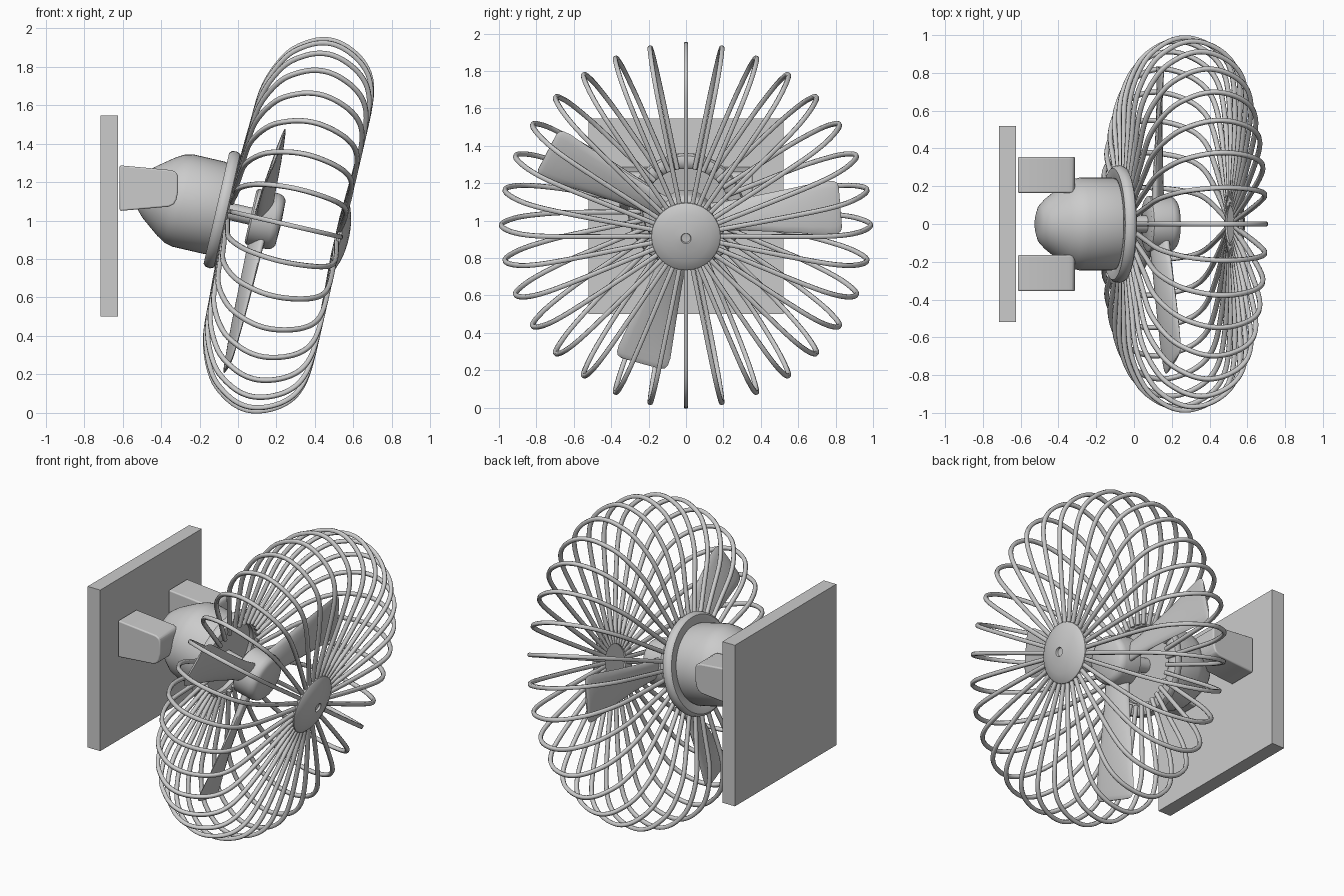
import bpy, bmesh
from math import sin, cos, pi, radians
from mathutils import Matrix, Vector

if "Cube" in bpy.data.objects:
    bpy.data.objects.remove(bpy.data.objects["Cube"])

# Tilted fan frame: local z runs along the fan axis, local x is world y
T = radians(13)
s, c = sin(T), cos(T)
FAN = Matrix(((0, s, c, 0.25), (1, 0, 0, 0), (0, c, -s, 0.98), (0, 0, 0, 1)))


def finish(name, bm, matrix=Matrix(), bevel=0, angle=40):
    bmesh.ops.recalc_face_normals(bm, faces=bm.faces[:])
    me = bpy.data.meshes.new(name)
    bm.to_mesh(me)
    bm.free()
    ob = bpy.data.objects.new(name, me)
    bpy.context.collection.objects.link(ob)
    ob.matrix_world = matrix
    if bevel:
        m = ob.modifiers.new("bevel", 'BEVEL')
        m.width, m.segments = bevel, 3
    bpy.ops.object.select_all(action='DESELECT')
    ob.select_set(True)
    bpy.context.view_layer.objects.active = ob
    if angle:
        bpy.ops.object.shade_smooth_by_angle(angle=radians(angle))
    return ob


def lathe(name, profile, closed=False, n=48):
    """Spin (radius, axial) points around the fan axis."""
    bm = bmesh.new()
    vs = [bm.verts.new((r, 0, u)) for r, u in profile]
    pairs = list(zip(vs, vs[1:] + ([vs[0]] if closed else [])))
    es = [bm.edges.new(p) for p in pairs]
    bmesh.ops.spin(bm, geom=vs + es, axis=(0, 0, 1), cent=(0, 0, 0), steps=n, angle=2 * pi)
    bmesh.ops.remove_doubles(bm, verts=bm.verts[:], dist=1e-4)
    return finish(name, bm, FAN)


def prism(name, outline, y0, y1, bevel=0, angle=40):
    """Extrude an (x, z) outline along y."""
    bm = bmesh.new()
    f = bm.faces.new([bm.verts.new((x, y0, z)) for x, z in outline])
    r = bmesh.ops.extrude_face_region(bm, geom=[f])
    bmesh.ops.translate(bm, vec=(0, y1 - y0, 0),
                        verts=[v for v in r['geom'] if isinstance(v, bmesh.types.BMVert)])
    return finish(name, bm, bevel=bevel, angle=angle)


def loft(bm, rings):
    """Skin a list of vertex rings and cap both ends."""
    for A, B in zip(rings, rings[1:]):
        for j in range(len(A)):
            bm.faces.new((A[j], A[j - 1], B[j - 1], B[j]))
    bm.faces.new(rings[0])
    bm.faces.new(rings[-1])


def smooth_path(pts, n=5):
    """Catmull-Rom interpolation through 2D points."""
    P = [Vector(p) for p in pts]
    P = [2 * P[0] - P[1]] + P + [2 * P[-1] - P[-2]]
    out = []
    for a, b, d, e in zip(P, P[1:], P[2:], P[3:]):
        for k in range(n):
            t = k / n
            out.append(.5 * (2 * b + (d - a) * t + (2 * a - 5 * b + 4 * d - e) * t ** 2
                             + (3 * b - a - 3 * d + e) * t ** 3))
    return out + [P[-2]]


# Wall plate and the two bracket arms
prism("wall_plate", [(-.715, .5), (-.625, .5), (-.625, 1.545), (-.715, 1.545)], -.52, .52, angle=0)
arm = [(-.615, 1.05), (-.36, 1.072), (-.333, 1.085), (-.32, 1.11), (-.312, 1.15),
       (-.312, 1.23), (-.32, 1.25), (-.345, 1.262), (-.615, 1.287)]
for side, y in (("left", -.355), ("right", .165)):
    prism("bracket_" + side, arm, y, y + .19, bevel=.008)

# Motor housing, flange ring, shaft and blade hub
lathe("motor_housing", [(0, -.785), (.06, -.783), (.1, -.768), (.135, -.735), (.17, -.69), (.208, -.64),
                        (.235, -.595), (.246, -.55), (.246, -.38), (.235, -.345), (0, -.345)])
lathe("flange_ring", [(.25, -.37), (.295, -.372), (.308, -.36), (.312, -.335), (.303, -.315), (.28, -.305),
                      (.25, -.308), (.232, -.32), (.23, -.345), (.24, -.365)], closed=True)
lathe("shaft", [(0, -.36), (.045, -.36), (.045, -.17), (0, -.17)])
lathe("blade_hub", [(0, -.19), (.135, -.19), (.148, -.18), (.148, -.07), (.14, -.045), (.12, -.03), (0, -.025)])

# Guard cap with a dimple
lathe("guard_cap", [(0, .272), (.175, .272), (.186, .282), (.184, .293), (.175, .3), (.13, .316), (.08, .328),
                    (.028, .334), (.024, .322), (0, .32)])

# Guard wires: 32 square-section loops from flange to cap
loop = smooth_path([(.24, -.302), (.45, -.292), (.68, -.275), (.86, -.2), (.95, -.1), (.986, 0), (.972, .1),
                    (.915, .2), (.83, .262), (.7, .288), (.45, .289), (.1, .274)])
bm = bmesh.new()
for i in range(32):
    turn = Matrix.Rotation(2 * pi * i / 32, 3, 'Z')
    rings = []
    for k, p in enumerate(loop):
        d = (loop[min(k + 1, len(loop) - 1)] - loop[max(k - 1, 0)]).normalized()
        ring = []
        for h, w in ((1, .6), (.6, 1), (-.6, 1), (-1, .6), (-1, -.6), (-.6, -1), (.6, -1), (1, -.6)):
            q = p + Vector((-d.y, d.x)) * h * .012
            ring.append(bm.verts.new(turn @ Vector((q.x, w * .012, q.y))))
        rings.append(ring)
    loft(bm, rings)
finish("guard_wires", bm, FAN, angle=50)

# Blades: twisted, widening sections (radius, half width, half thickness)
sections = [(.1, .075, .03), (.22, .08, .026), (.35, .092, .022), (.5, .11, .018), (.65, .13, .015),
            (.76, .145, .012), (.8, .143, .011), (.82, .132, .009), (.828, .11, .005)]
for k, deg in enumerate((4.6, 153.6, 253.1)):
    bm = bmesh.new()
    rings = []
    for r, w, t in sections:
        pitch = Matrix.Rotation(-radians(5 + 22 * (.83 - r) / .73), 4, 'X')
        rings.append([bm.verts.new(pitch @ Vector((r, w * cos(b), t * sin(b))) + Vector((0, 0, -.13)))
                      for b in (2 * pi * j / 16 for j in range(16))])
    loft(bm, rings)
    finish(f"fan_blade_{k + 1}", bm, FAN @ Matrix.Rotation(radians(deg), 4, 'Z'), angle=60)
